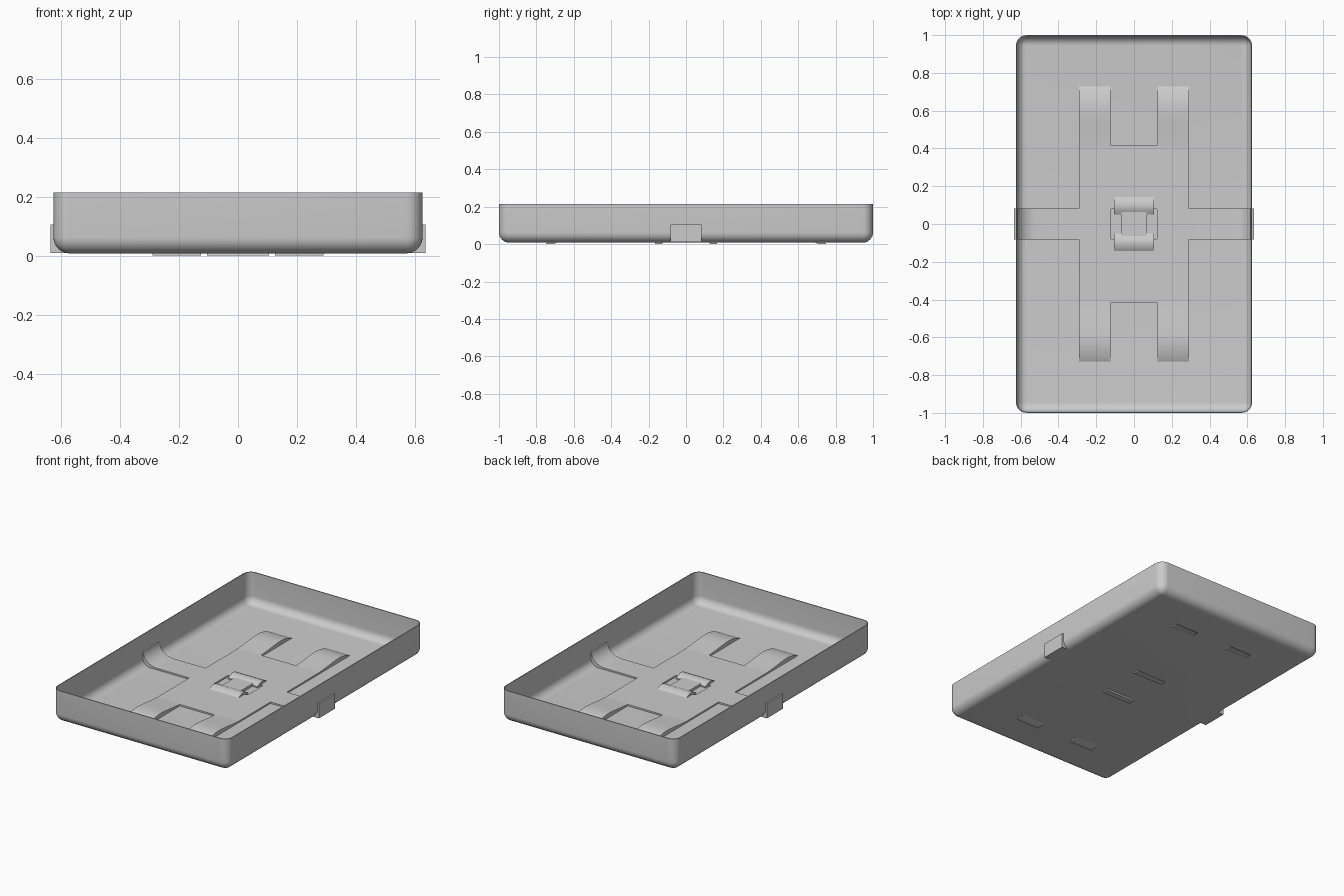
import bpy, bmesh, math
from mathutils import Vector

if "Cube" in bpy.data.objects:
    bpy.data.objects.remove(bpy.data.objects["Cube"])


def finish(name, mesh, mirror=(False, False), angle=35):
    ob = bpy.data.objects.new(name, mesh)
    bpy.context.collection.objects.link(ob)
    if any(mirror):
        m = ob.modifiers.new("mirror", 'MIRROR')
        m.use_axis[0], m.use_axis[1] = mirror
        m.use_mirror_merge = False
    bpy.ops.object.select_all(action='DESELECT')
    ob.select_set(True)
    bpy.context.view_layer.objects.active = ob
    bpy.ops.object.shade_smooth_by_angle(angle=math.radians(angle))
    return ob


def rounded_rect(hx, hy, r, n=8):
    pts = []
    for k, (sx, sy) in enumerate([(1, 1), (-1, 1), (-1, -1), (1, -1)]):
        for i in range(n + 1):
            a = math.pi / 2 * (k + i / n)
            pts.append((sx * (hx - r) + r * math.cos(a),
                        sy * (hy - r) + r * math.sin(a)))
    return pts


def prism(name, profile, lo, hi, along, mirror=(False, False)):
    """Extrude a closed profile: (y,z) along x, or (x,z) along y."""
    bm = bmesh.new()

    def place(p, t):
        return (t, p[0], p[1]) if along == 'x' else (p[0], t, p[1])
    a = [bm.verts.new(place(p, lo)) for p in profile]
    b = [bm.verts.new(place(p, hi)) for p in profile]
    bm.faces.new(a)
    bm.faces.new(b)
    for i in range(len(a)):
        j = (i + 1) % len(a)
        bm.faces.new((a[i], a[j], b[j], b[i]))
    bmesh.ops.recalc_face_normals(bm, faces=bm.faces)
    me = bpy.data.meshes.new(name)
    bm.to_mesh(me)
    bm.free()
    return finish(name, me, mirror)


# Tray: thin open shell lofted from rounded rectangles
HX, HY, TOP, BOT, R, WALL = 0.625, 1.0, 0.215, 0.008, 0.055, 0.006
steps = [math.pi / 2 * i / 8 for i in range(9)]
outer = [(R * (1 - math.sin(a)), BOT + R * (1 - math.cos(a))) for a in steps]
ri = R - WALL
inner = [(WALL + ri * (1 - math.sin(a)), BOT + WALL + ri * (1 - math.cos(a))) for a in steps]
section = outer + [(0, TOP), (WALL, TOP)] + inner[::-1]
bm = bmesh.new()
rings = []
for inset, z in section:
    r = max(0.055 - inset, 0.004)
    rings.append([bm.verts.new((x, y, z)) for x, y in rounded_rect(HX - inset, HY - inset, r)])
for a, b in zip(rings, rings[1:]):
    for i in range(len(a)):
        j = (i + 1) % len(a)
        bm.faces.new((a[i], a[j], b[j], b[i]))
bm.faces.new(rings[0])
bm.faces.new(rings[-1])
bmesh.ops.recalc_face_normals(bm, faces=bm.faces)
me = bpy.data.meshes.new("tray")
bm.to_mesh(me)
bm.free()
finish("tray", me)

# Flat clip plate with a rounded window in the middle
cu = bpy.data.curves.new("plate_outline", 'CURVE')
cu.dimensions = '2D'
cu.fill_mode = 'BOTH'
cu.extrude = 0.006
half = [(0.29, -0.42), (0.29, 0.42), (0.125, 0.42), (0.117, 0.415),
        (-0.117, 0.415), (-0.125, 0.42), (-0.29, 0.42), (-0.29, -0.42),
        (-0.125, -0.42), (-0.117, -0.415), (0.117, -0.415), (0.125, -0.42)]
for loop in (half, rounded_rect(0.125, 0.083, 0.015, 4)):
    sp = cu.splines.new('POLY')
    sp.points.add(len(loop) - 1)
    for p, (x, y) in zip(sp.points, loop):
        p.co = (x, y, 0, 1)
    sp.use_cyclic_u = True
helper = bpy.data.objects.new("plate_outline", cu)
bpy.context.collection.objects.link(helper)
bpy.context.view_layer.update()
me = bpy.data.meshes.new_from_object(helper.evaluated_get(bpy.context.evaluated_depsgraph_get()))
bpy.data.objects.remove(helper)
finish("clip_plate", me).location.z = 0.018

# Four legs that arch and dive through the floor
leg = [(0.41, 0.012), (0.41, 0.024), (0.48, 0.029), (0.54, 0.036), (0.59, 0.040),
       (0.63, 0.040), (0.67, 0.034), (0.71, 0.022), (0.74, 0.009), (0.75, 0.0),
       (0.71, 0.0), (0.68, 0.012)]
prism("clip_leg", leg, 0.125, 0.29, 'x', (True, True))

# Side arms curving up and out through the long walls
curve = [(0.52 + 0.098 * math.sin(a), 0.024 + 0.081 * (1 - math.cos(a))) for a in steps]
arm = [(0.29, 0.012), (0.29, 0.024)] + curve + [(0.635, 0.105), (0.635, 0.01), (0.56, 0.01)]
prism("side_arm", arm, -0.083, 0.083, 'y', (True, False))

# Small centre hooks and the bar inside the window
hook = [(0.05, 0.012), (0.05, 0.022), (0.07, 0.034), (0.09, 0.040), (0.11, 0.039),
        (0.13, 0.032), (0.15, 0.020), (0.165, 0.006), (0.168, 0.0), (0.13, 0.0), (0.12, 0.012)]
prism("centre_hook", hook, -0.105, 0.105, 'x', (False, True))
bar = [(-0.08, 0.012), (0.08, 0.012), (0.08, 0.03), (-0.08, 0.03)]
prism("centre_bar", bar, -0.067, 0.067, 'x')
